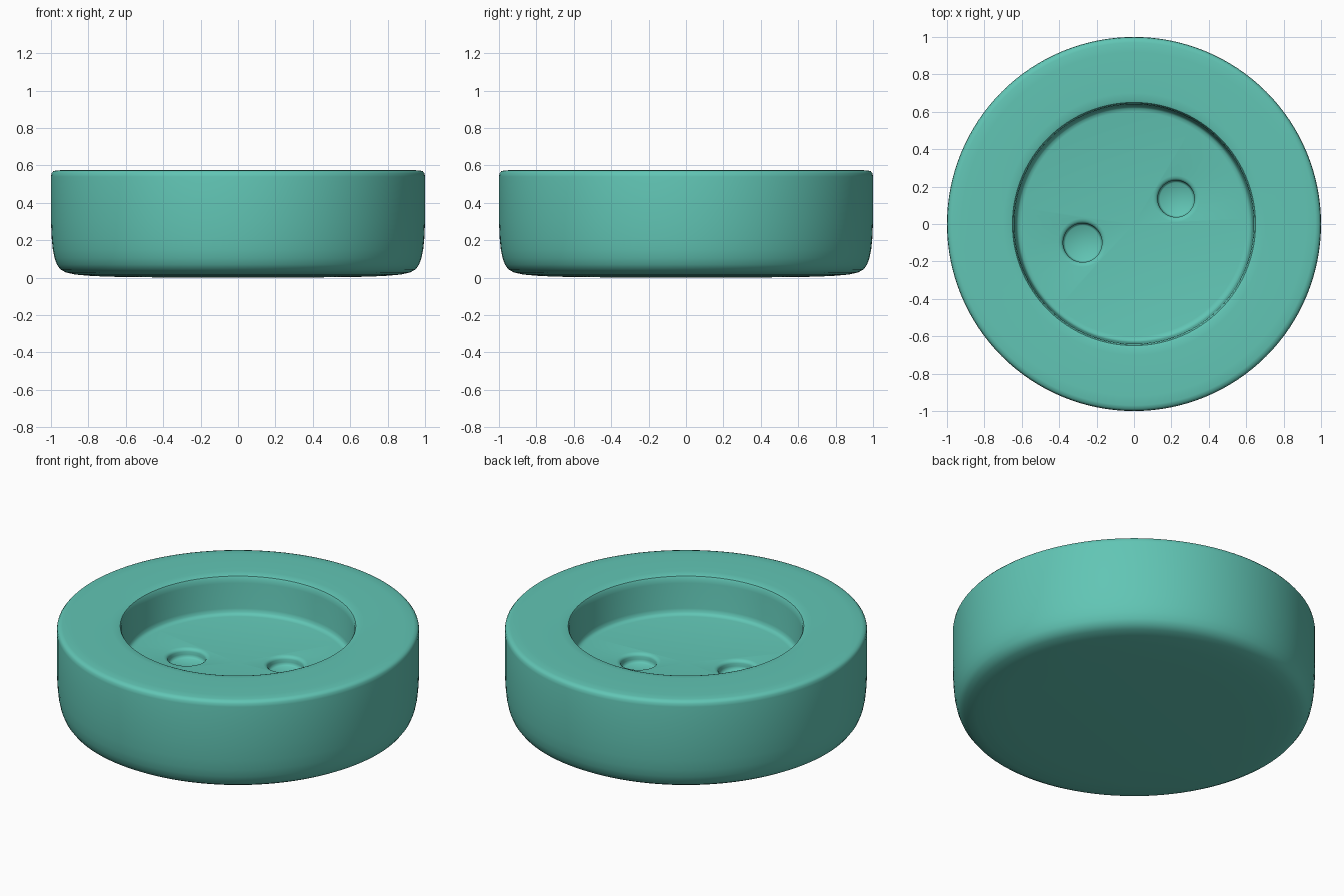
import bpy, bmesh, math

if "Cube" in bpy.data.objects:
    bpy.data.objects.remove(bpy.data.objects["Cube"])

teal = bpy.data.materials.new("teal")
teal.diffuse_color = (0.12, 0.56, 0.46, 1)
teal.use_nodes = True
teal.node_tree.nodes["Principled BSDF"].inputs["Base Color"].default_value = teal.diffuse_color


def lathe(name, profile, steps, location=(0, 0, 0)):
    """Spin an (r, z) profile around the z axis into a closed solid."""
    bm = bmesh.new()
    verts = [bm.verts.new((r, 0, z)) for r, z in profile]
    edges = [bm.edges.new(pair) for pair in zip(verts, verts[1:])]
    bmesh.ops.spin(bm, geom=verts + edges, cent=(0, 0, 0), axis=(0, 0, 1),
                   angle=math.tau, steps=steps, use_merge=False)
    bmesh.ops.remove_doubles(bm, verts=bm.verts, dist=1e-4)
    bmesh.ops.recalc_face_normals(bm, faces=bm.faces)
    mesh = bpy.data.meshes.new(name)
    bm.to_mesh(mesh)
    bm.free()
    mesh.materials.append(teal)
    obj = bpy.data.objects.new(name, mesh)
    obj.location = location
    bpy.context.collection.objects.link(obj)
    return obj


# Round body: soft bottom edge, crisp top rim, shallow dish in the middle
floor_z = 0.345
body_profile = [
    (0, 0), (0.60, 0.003), (0.78, 0.009), (0.87, 0.017), (0.92, 0.028),
    (0.95, 0.045), (0.968, 0.07), (0.981, 0.105), (0.99, 0.15),
    (0.996, 0.21), (1.0, 0.30), (1.0, 0.54), (0.997, 0.558),
    (0.988, 0.569), (0.97, 0.574), (0.92, 0.575), (0.70, 0.575),
    (0.665, 0.573), (0.65, 0.568), (0.644, 0.557), (0.640, 0.53),
    (0.632, 0.38), (0.628, 0.359), (0.618, 0.349), (0.60, floor_z),
    (0, floor_z)]
body = lathe("button_body", body_profile, 128)

# Two blind thread holes with softened lips
for i, (x, y, r) in enumerate([(0.225, 0.135, 0.098), (-0.275, -0.10, 0.104)]):
    hole_profile = [(0, -0.055), (r - 0.012, -0.055), (r - 0.003, -0.048),
                    (r, -0.035), (r, -0.018), (r + 0.004, -0.009),
                    (r + 0.012, -0.003), (r + 0.03, 0.001),
                    (r + 0.03, 0.1), (0, 0.1)]
    cutter = lathe(f"hole_cutter_{i + 1}", hole_profile, 48, (x, y, floor_z))
    cutter.hide_render = True
    cutter.hide_viewport = False
    cutter.display_type = 'WIRE'
    cut = body.modifiers.new(f"thread_hole_{i + 1}", 'BOOLEAN')
    cut.operation = 'DIFFERENCE'
    cut.solver = 'EXACT'
    cut.object = cutter

# Bake the cuts, drop the cutters, then smooth
bpy.context.view_layer.objects.active = body
body.select_set(True)
for mod in list(body.modifiers):
    cutter = mod.object
    bpy.ops.object.modifier_apply(modifier=mod.name)
    bpy.data.objects.remove(cutter)
bpy.ops.object.shade_smooth_by_angle(angle=math.radians(40))
